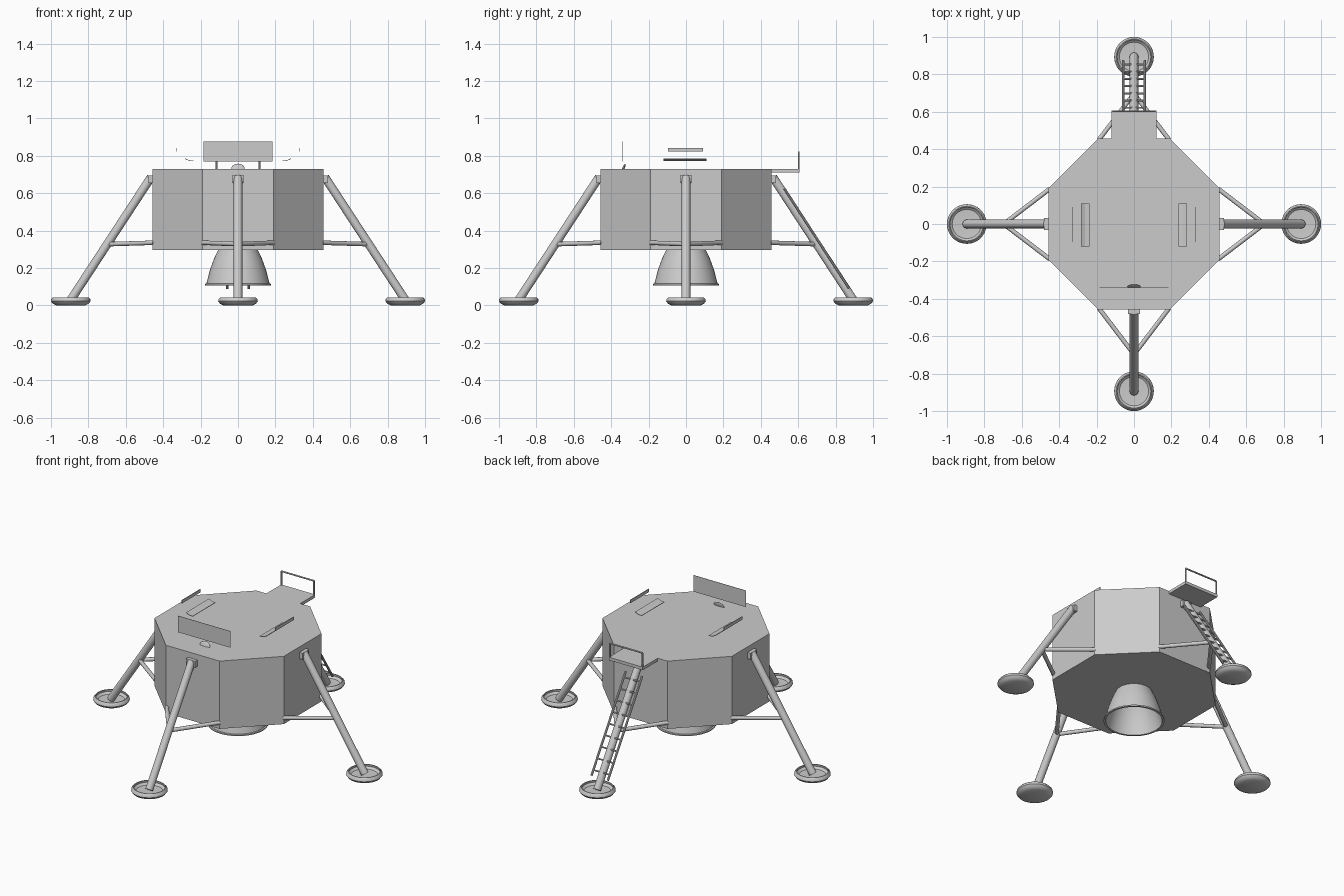
import bpy, bmesh, math
from mathutils import Vector, Matrix

if "Cube" in bpy.data.objects:
    bpy.data.objects.remove(bpy.data.objects["Cube"])


def finish(name, bm, smooth=False):
    bmesh.ops.recalc_face_normals(bm, faces=bm.faces)
    me = bpy.data.meshes.new(name)
    bm.to_mesh(me)
    bm.free()
    ob = bpy.data.objects.new(name, me)
    bpy.context.collection.objects.link(ob)
    if smooth:
        bpy.ops.object.select_all(action='DESELECT')
        ob.select_set(True)
        bpy.context.view_layer.objects.active = ob
        bpy.ops.object.shade_smooth_by_angle(angle=math.radians(35))
    return ob


def add_rod(bm, a, b, r, sides=16):
    a, b = Vector(a), Vector(b)
    m = Matrix.Translation((a + b) / 2) @ (b - a).to_track_quat('Z', 'Y').to_matrix().to_4x4()
    bmesh.ops.create_cone(bm, cap_ends=True, segments=sides, radius1=r, radius2=r,
                          depth=(b - a).length, matrix=m)


def rods(name, segs, r, sides=16):
    bm = bmesh.new()
    for a, b in segs:
        add_rod(bm, a, b, r, sides)
    return finish(name, bm, True)


def box(name, lo, hi):
    lo, hi = Vector(lo), Vector(hi)
    bm = bmesh.new()
    bmesh.ops.create_cube(bm, size=1, matrix=Matrix.Translation((lo + hi) / 2) @ Matrix.Diagonal((hi - lo).to_4d()))
    return finish(name, bm)


def lathe(name, profile, loc=(0, 0, 0), steps=40):
    bm = bmesh.new()
    vs = [bm.verts.new((r, 0, z)) for r, z in profile]
    es = [bm.edges.new(p) for p in zip(vs, vs[1:])]
    bmesh.ops.spin(bm, geom=vs + es, axis=(0, 0, 1), cent=(0, 0, 0),
                   angle=2 * math.pi, steps=steps)
    bmesh.ops.remove_doubles(bm, verts=bm.verts, dist=1e-5)
    ob = finish(name, bm, True)
    ob.location = loc
    return ob


def extrude(name, pts, offset):
    bm = bmesh.new()
    f = bm.faces.new([bm.verts.new(p) for p in pts])
    r = bmesh.ops.extrude_face_region(bm, geom=[f], use_keep_orig=True)
    bmesh.ops.translate(bm, vec=offset, verts=[v for v in r['geom'] if isinstance(v, bmesh.types.BMVert)])
    return finish(name, bm)


# Octagonal hull
A, B = 0.457, 0.19
outline = [(A, -B), (A, B), (B, A), (-B, A), (-A, B), (-A, -B), (-B, -A), (B, -A)]
extrude('hull', [(x, y, 0.297) for x, y in outline], (0, 0, 0.433))

# Engine bell, hollow
lathe('engine_bell', [(0, 0.305), (0.102, 0.305), (0.128, 0.25), (0.15, 0.19), (0.164, 0.135),
                      (0.169, 0.117), (0.176, 0.115), (0.176, 0.107), (0.164, 0.107),
                      (0.158, 0.135), (0.144, 0.19), (0.122, 0.25), (0.097, 0.297), (0, 0.297)])

# Four landing legs: main strut, bracket, side struts and dished footpad
PAD = [(0, 0), (0.078, 0), (0.096, 0.009), (0.106, 0.022), (0.104, 0.033), (0.095, 0.043),
       (0.09, 0.043), (0.092, 0.03), (0.078, 0.018), (0, 0.013)]
for i, side in enumerate(('right', 'back', 'left', 'front')):
    turn = Matrix.Rotation(i * math.pi / 2, 4, 'Z')
    parts = [
        rods(side + '_leg', [((0.465, 0, 0.685), (0.897, 0, 0.025))], 0.023, 20),
        box(side + '_leg_bracket', (0.45, -0.033, 0.655), (0.48, 0.033, 0.695)),
        rods(side + '_leg_braces', [((0.45, s * 0.188, 0.335), (0.697, 0, 0.327)) for s in (-1, 1)], 0.012, 12),
        lathe(side + '_footpad', PAD, (0.894, 0, 0)),
    ]
    for ob in parts:
        ob.matrix_world = turn @ Matrix.Translation(ob.location)

# Ladder on the back leg
top, bottom = Vector((0, 0.525, 0.625)), Vector((0, 0.872, 0.09))
half = Vector((0.058, 0, 0))
rods('ladder_rails', [(top + half * s, bottom + half * s) for s in (-1, 1)], 0.007, 10)
rungs = [top.lerp(bottom, (i + 0.5) / 9) for i in range(9)]
rods('ladder_rungs', [(p - half, p + half) for p in rungs], 0.005, 8)

# Porch with handrail
box('porch', (-0.12, 0.43, 0.711), (0.12, 0.608, 0.73))
rail = [(-0.115, 0.603, 0.725), (-0.115, 0.603, 0.818), (0.115, 0.603, 0.818), (0.115, 0.603, 0.725)]
rods('porch_handrail', list(zip(rail, rail[1:])), 0.005, 8)

# Thin panels hovering above the deck
box('front_panel', (-0.185, -0.341, 0.77), (0.185, -0.339, 0.875))
for s, side in ((-1, 'left'), (1, 'right')):
    x = 0.33 * s
    box(side + '_panel', (x - 0.002, -0.096, 0.822), (x + 0.002, 0.09, 0.842))
    curve = [(0.237, 0.771), (0.262, 0.773), (0.284, 0.783), (0.283, 0.786), (0.261, 0.776), (0.237, 0.774)]
    extrude(side + '_curved_plate', [(px * s, -0.12, pz) for px, pz in curve], (0, 0.23, 0))

# Small front cap, half sunk into the deck
bm = bmesh.new()
m = (Matrix.Translation((0, -0.335, 0.73)) @ Matrix.Rotation(math.radians(-20), 4, 'X')
     @ Matrix.Diagonal((0.036, 0.007, 0.029, 1)))
bmesh.ops.create_uvsphere(bm, u_segments=20, v_segments=12, radius=1, matrix=m)
finish('front_cap', bm, True)
